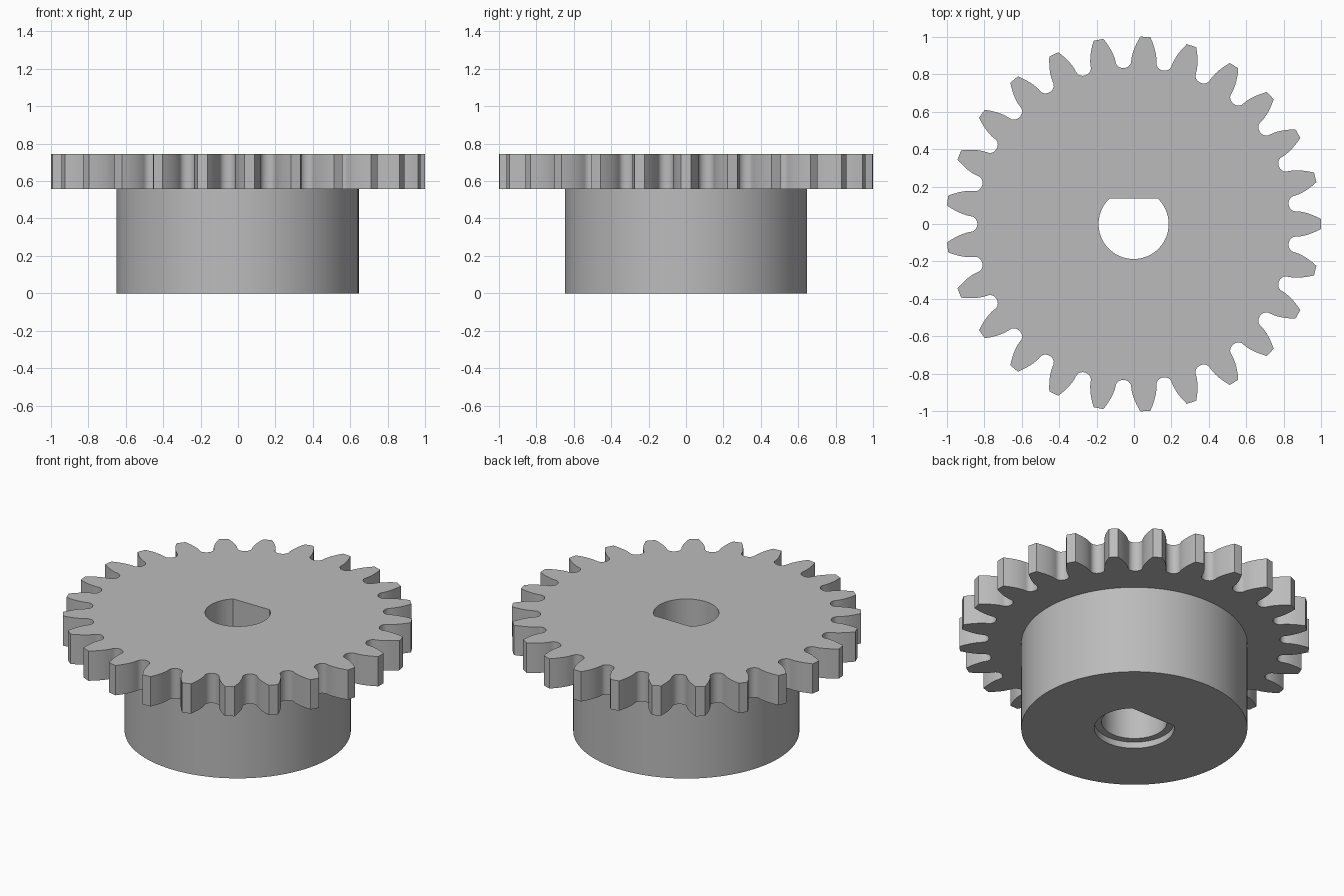
import bpy, bmesh
from math import sin, cos, acos, tan, pi, sqrt, asin

cube = bpy.data.objects.get("Cube")
if cube:
    bpy.data.objects.remove(cube, do_unlink=True)

TEETH, TIP = 25, 1.0005
PITCH = TIP * TEETH / (TEETH + 2)
BASE = PITCH * cos(pi / 9)
ROOT = PITCH - 1.25 * (TIP - PITCH)
CX = -0.002
HUB_R, SEAM_Z, TOP_Z, RECESS_Z = 0.647, 0.557, 0.745, 0.04

grey = bpy.data.materials.new("plain grey")
grey.use_nodes = True
grey.diffuse_color = (0.5, 0.5, 0.5, 1)
grey.node_tree.nodes["Principled BSDF"].inputs["Base Color"].default_value = (0.5, 0.5, 0.5, 1)


def polar(r, a):
    return r * cos(a), r * sin(a)


def circle(r, n=96):
    return [polar(r, 2 * pi * i / n) for i in range(n)]


def d_hole(r, flat, n=48):
    """Round hole with one flat side towards +y."""
    a = asin(flat / r)
    return [polar(r, pi - a + (pi + 2 * a) * i / n) for i in range(n + 1)]


def involute(a):
    return tan(a) - a


def gear_outline():
    """Involute flanks joined by rounded roots."""
    pts = []
    step = 2 * pi / TEETH
    base_half = pi / (2 * TEETH) + involute(pi / 9)
    flank = []
    for i in range(7):
        r = BASE + (TIP - BASE) * i / 6
        flank.append((r, base_half - involute(acos(min(1, BASE / r)))))
    gap_half = BASE * sin(step / 2 - base_half)
    gap_r = BASE * cos(step / 2 - base_half)
    for t in range(TEETH):
        mid = t * step
        pts += [polar(r, mid - h) for r, h in flank]
        pts.append(polar(TIP, mid))
        pts += [polar(r, mid + h) for r, h in reversed(flank)]
        # rounded root between this tooth and the next
        for k in range(1, 10):
            a = pi * k / 10
            r, s = gap_r - (gap_r - ROOT) * sin(a), -gap_half * cos(a)
            c, n = cos(mid + step / 2), sin(mid + step / 2)
            pts.append((r * c - s * n, r * n + s * c))
    return pts


class Shell:
    def __init__(self):
        self.bm = bmesh.new()

    def loop(self, pts, z):
        vs = [self.bm.verts.new((x + CX, y, z)) for x, y in pts]
        for a, b in zip(vs, vs[1:] + vs[:1]):
            self.bm.edges.new((a, b))
        return vs

    def wall(self, low, high):
        n = len(low)
        for i in range(n):
            j = (i + 1) % n
            self.bm.faces.new((low[i], low[j], high[j], high[i]))

    def ring(self, outer, inner):
        edges = [self.bm.edges.get((a, b)) for vs in (outer, inner)
                 for a, b in zip(vs, vs[1:] + vs[:1])]
        bmesh.ops.triangle_fill(self.bm, edges=edges, use_beauty=True)

    def finish(self, name):
        bmesh.ops.recalc_face_normals(self.bm, faces=self.bm.faces[:])
        mesh = bpy.data.meshes.new(name)
        self.bm.to_mesh(mesh)
        self.bm.free()
        mesh.materials.append(grey)
        obj = bpy.data.objects.new(name, mesh)
        bpy.context.collection.objects.link(obj)
        bpy.ops.object.select_all(action='DESELECT')
        obj.select_set(True)
        bpy.context.view_layer.objects.active = obj
        bpy.ops.object.shade_smooth_by_angle(angle=pi / 6)


bore = d_hole(0.187, 0.137)
recess = d_hole(0.229, 0.167)

# Toothed plate, open underneath where the hub joins
plate = Shell()
outline = gear_outline()
low, high = plate.loop(outline, SEAM_Z), plate.loop(outline, TOP_Z)
bore_low, bore_high = plate.loop(bore, SEAM_Z), plate.loop(bore, TOP_Z)
plate.wall(low, high)
plate.wall(bore_low, bore_high)
plate.ring(high, bore_high)
plate.ring(low, plate.loop(circle(HUB_R), SEAM_Z))
plate.finish("toothed_plate")

# Hub with shaft bore and a wider recess at the bottom
hub = Shell()
foot = hub.loop(circle(HUB_R), 0)
hub.wall(foot, hub.loop(circle(HUB_R), SEAM_Z))
rec_low, rec_high = hub.loop(recess, 0), hub.loop(recess, RECESS_Z)
ledge = hub.loop(bore, RECESS_Z)
hub.ring(foot, rec_low)
hub.wall(rec_low, rec_high)
hub.ring(rec_high, ledge)
hub.wall(ledge, hub.loop(bore, SEAM_Z))
hub.finish("hub")
